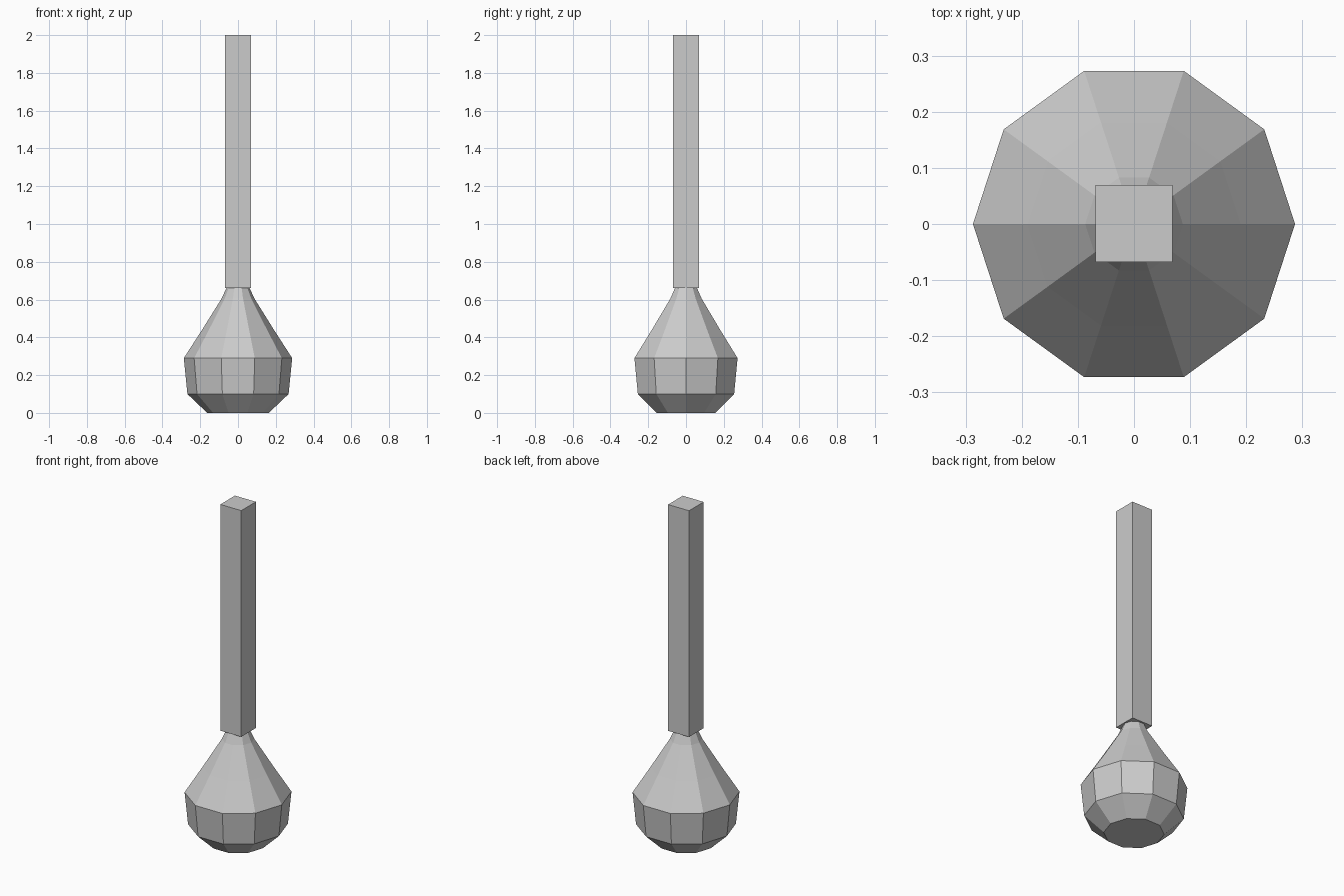
import bpy, bmesh, math

if "Cube" in bpy.data.objects:
    bpy.data.objects.remove(bpy.data.objects["Cube"])

grey = bpy.data.materials.new("plain grey")
grey.diffuse_color = (0.6, 0.6, 0.6, 1)
grey.use_nodes = True
grey.node_tree.nodes["Principled BSDF"].inputs["Base Color"].default_value = grey.diffuse_color


def add_object(name, bm):
    bmesh.ops.recalc_face_normals(bm, faces=bm.faces)
    mesh = bpy.data.meshes.new(name)
    bm.to_mesh(mesh)
    bm.free()
    mesh.materials.append(grey)
    obj = bpy.data.objects.new(name, mesh)
    bpy.context.collection.objects.link(obj)
    return obj


def lathe(name, profile, sides):
    """Faceted solid from (radius, z) rings, capped at both ends."""
    bm = bmesh.new()
    rings = [[bm.verts.new((r * math.cos(math.tau * i / sides),
                            r * math.sin(math.tau * i / sides), z))
              for i in range(sides)] for r, z in profile]
    for low, high in zip(rings, rings[1:]):
        for i in range(sides):
            j = (i + 1) % sides
            bm.faces.new((low[i], low[j], high[j], high[i]))
    bm.faces.new(rings[0][::-1])
    bm.faces.new(rings[-1])
    return add_object(name, bm)


# Ten-sided bulb tapering into a narrow neck
lathe("bulb", [(0.163, 0), (0.268, 0.10), (0.287, 0.29), (0.19, 0.44),
               (0.087, 0.605), (0.062, 0.66)], 10)

# Square shaft standing on the neck
bm = bmesh.new()
bmesh.ops.create_cube(bm, size=1)
bmesh.ops.scale(bm, vec=(0.137, 0.137, 1.34), verts=bm.verts)
bmesh.ops.translate(bm, vec=(0, 0.001, 1.33), verts=bm.verts)
add_object("shaft", bm)
